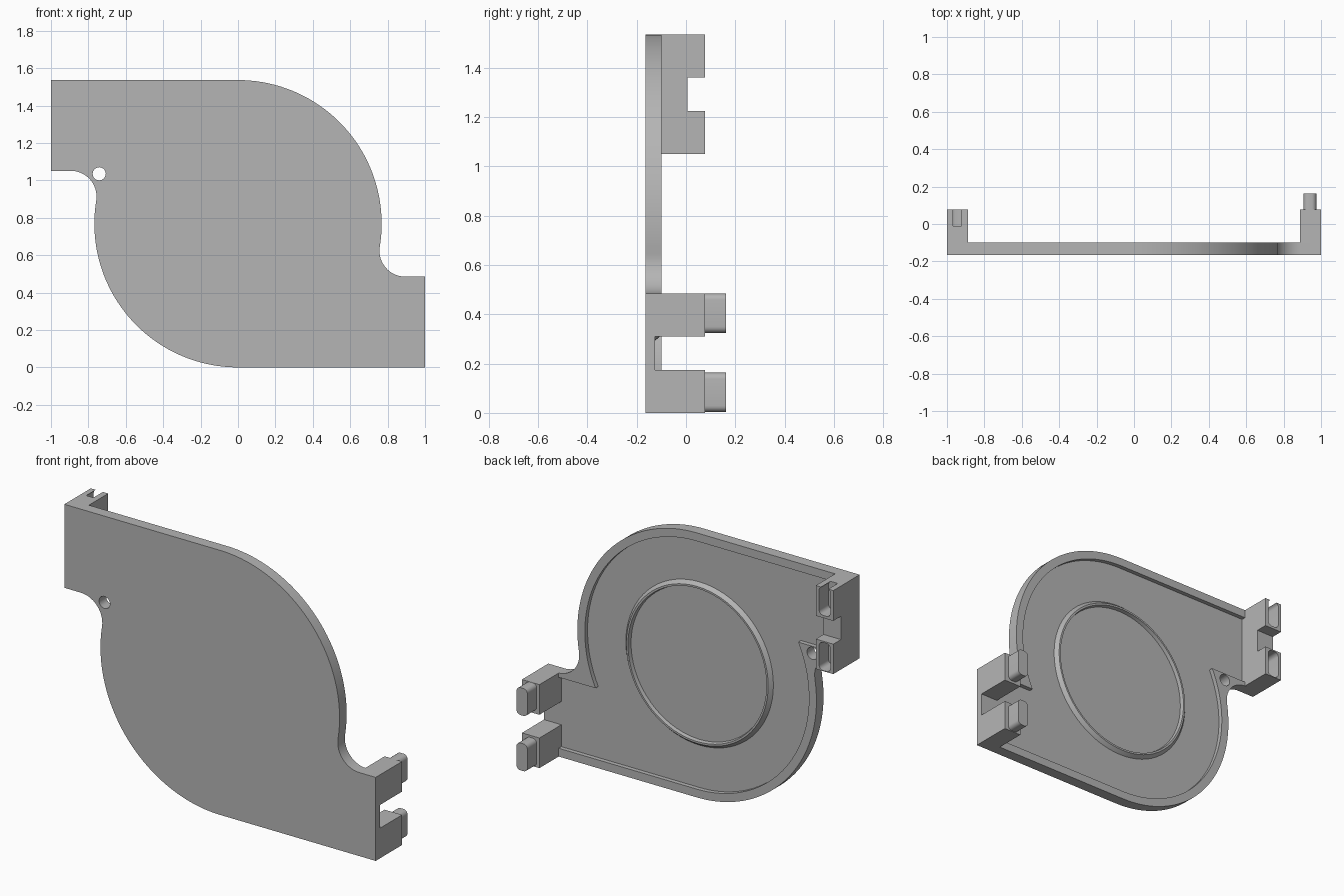
import bpy, bmesh
from math import sin, cos, pi, atan2, sqrt

if "Cube" in bpy.data.objects:
    bpy.data.objects.remove(bpy.data.objects["Cube"])

grey = bpy.data.materials.new("plain_grey")
grey.use_nodes = True
grey.diffuse_color = (0.46, 0.46, 0.46, 1)
grey.node_tree.nodes["Principled BSDF"].inputs["Base Color"].default_value = (0.46, 0.46, 0.46, 1)

MID = 0.768                      # height of the disc centre, also its radius
FRONT, FLOOR, RIM, TOP = -0.165, -0.125, -0.10, 0.077


def arc(cx, cz, r, a0, a1, n):
    return [(cx + r * cos(a0 + (a1 - a0) * i / n),
             cz + r * sin(a0 + (a1 - a0) * i / n)) for i in range(n + 1)]


def with_half_turn(pts):
    """Complete an outline by rotating it half a turn about the disc centre."""
    return pts + [(-x, 2 * MID - z) for x, z in pts]


def finish(name, bm):
    bmesh.ops.recalc_face_normals(bm, faces=bm.faces)
    mesh = bpy.data.meshes.new(name)
    bm.to_mesh(mesh)
    bm.free()
    mesh.materials.append(grey)
    ob = bpy.data.objects.new(name, mesh)
    bpy.context.collection.objects.link(ob)
    return ob


def prism(name, pts, y0, y1):
    """Extrude an x-z outline along y."""
    bm = bmesh.new()
    face = bm.faces.new([bm.verts.new((x, y0, z)) for x, z in pts])
    out = bmesh.ops.extrude_face_region(bm, geom=[face])
    for v in out["geom"]:
        if isinstance(v, bmesh.types.BMVert):
            v.co.y = y1
    return finish(name, bm)


def box(name, x0, x1, y0, y1, z0, z1):
    return prism(name, [(x0, z0), (x1, z0), (x1, z1), (x0, z1)], y0, y1)


def rounded(x0, x1, z0, z1, r):
    pts = []
    corners = [(x1 - r, z1 - r), (x0 + r, z1 - r), (x0 + r, z0 + r), (x1 - r, z0 + r)]
    for i, (x, z) in enumerate(corners):
        pts += arc(x, z, r, i * pi / 2, (i + 1) * pi / 2, 6)
    return pts


def cut(target, cutter):
    cutter.hide_render = True
    mod = target.modifiers.new("cut", 'BOOLEAN')
    mod.operation, mod.solver, mod.object = 'DIFFERENCE', 'EXACT', cutter
    bpy.context.view_layer.objects.active = target
    bpy.ops.object.modifier_apply(modifier=mod.name)
    bpy.data.objects.remove(cutter)


# Plate: disc with two square tabs and concave fillets
r = 0.138
tab = 0.485
fz = tab + r
fx = sqrt((MID + r) ** 2 - (MID - fz) ** 2)
touch = atan2(fz - MID, fx)
outline = [(1, 0), (1, tab)]
outline += arc(fx, fz, r, 1.5 * pi, pi + touch, 14)
outline += arc(0, MID, MID, touch, pi / 2, 40)[1:]
plate = prism("cover_plate", with_half_turn(outline), FRONT, RIM)

# Shallow pocket in the back leaves a raised rim
pr, pz = 0.72, 0.46
px = sqrt(pr ** 2 - (MID - pz) ** 2)
pocket = [(0.888, MID - pr), (0.888, pz)]
pocket += arc(0, MID, pr, atan2(pz - MID, px), pi / 2, 44)
cut(plate, prism("pocket_cutter", with_half_turn(pocket), FLOOR, 0.1))
cut(plate, box("notch_cutter", 0.86, 1.1, FLOOR, 0.1, 0.175, 0.31))
cut(plate, prism("hole_cutter", arc(-0.742, 1.035, 0.035, 0, 2 * pi, 28)[:-1], -0.3, 0.1))

# Round ridge on the pocket floor
bm = bmesh.new()
profile = [(0.476, FLOOR - 0.003), (0.474, FLOOR), (0.456, RIM - 0.003),
           (0.445, RIM - 0.003), (0.44, FLOOR - 0.003)]
n = 72
rings = [[bm.verts.new((q * cos(2 * pi * i / n), y, MID + q * sin(2 * pi * i / n)))
          for i in range(n)] for q, y in profile]
for k in range(len(rings)):
    a, b = rings[k], rings[(k + 1) % len(rings)]
    for i in range(n):
        j = (i + 1) % n
        bm.faces.new((a[i], a[j], b[j], b[i]))
parts = [plate, finish("round_ridge", bm)]

# Peg blocks on the left tab, each with a rounded peg
for label, z0, z1, p0 in (("lower", 0, 0.175, 0.004), ("upper", 0.31, tab, 0.325)):
    parts.append(box(label + "_peg_block", 0.888, 1, RIM, TOP, z0, z1))
    parts.append(prism(label + "_peg", rounded(0.905, 0.975, p0, p0 + 0.159, 0.025),
                       TOP, 0.163))

# Socket block on the right tab, notched and with two rounded sockets
high = 2 * MID
socket = box("socket_block", -1, -0.888, RIM, TOP, high - tab, high)
cut(socket, box("gap_cutter", -1.1, -0.8, 0.007, 0.2, 1.225, 1.36))
for z0, z1 in ((1.055, 1.217), (1.375, high + 0.003)):
    cut(socket, prism("socket_cutter", rounded(-0.981, -0.909, z0, z1, 0.025), -0.01, 0.2))
parts.append(socket)

# Smooth the curves, keep the edges sharp
bpy.ops.object.select_all(action='DESELECT')
for ob in parts:
    ob.select_set(True)
bpy.context.view_layer.objects.active = plate
bpy.ops.object.shade_smooth_by_angle(angle=pi / 6)
